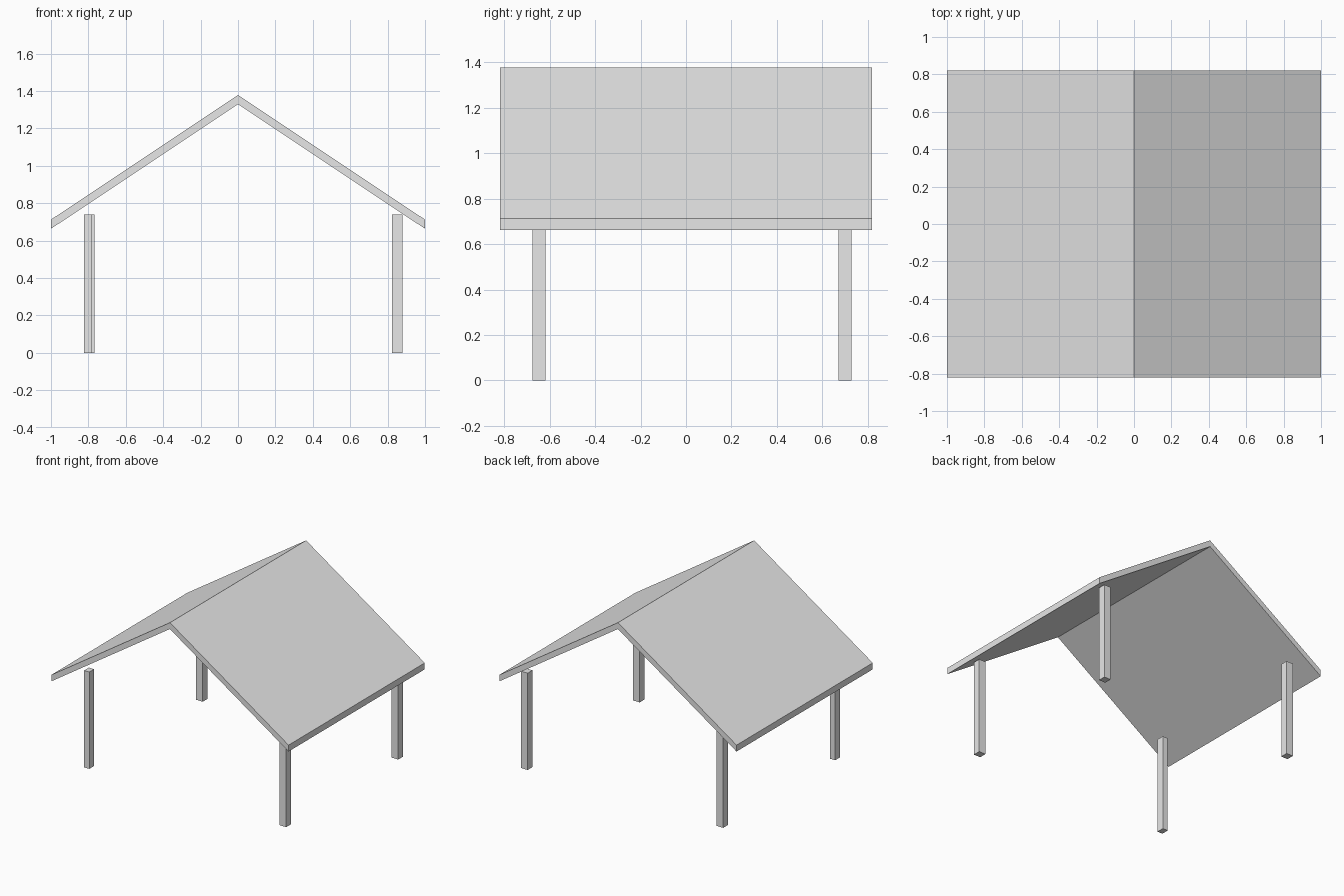
import bpy
import bmesh

if "Cube" in bpy.data.objects:
    bpy.data.objects.remove(bpy.data.objects["Cube"])

grey = bpy.data.materials.new("light grey")
grey.diffuse_color = (0.8, 0.8, 0.8, 1)
grey.use_nodes = True
grey.node_tree.nodes["Principled BSDF"].inputs["Base Color"].default_value = grey.diffuse_color


def extrude_profile(name, points, direction):
    """Closed prism: a flat outline pushed along a direction."""
    bm = bmesh.new()
    face = bm.faces.new([bm.verts.new(p) for p in points])
    new = bmesh.ops.extrude_face_region(bm, geom=[face], use_keep_orig=True)["geom"]
    bmesh.ops.translate(bm, vec=direction,
                        verts=[v for v in new if isinstance(v, bmesh.types.BMVert)])
    bmesh.ops.recalc_face_normals(bm, faces=bm.faces)
    mesh = bpy.data.meshes.new(name)
    bm.to_mesh(mesh)
    bm.free()
    mesh.materials.append(grey)
    obj = bpy.data.objects.new(name, mesh)
    bpy.context.collection.objects.link(obj)
    return obj


# Gabled roof: one thin chevron slab running front to back
HALF_DEPTH, EAVE, RIDGE, THICK = 0.82, 0.712, 1.378, 0.049
upper = [(-1, EAVE), (0, RIDGE), (1, EAVE)]
lower = [(x, z - THICK) for x, z in reversed(upper)]
extrude_profile("gable_roof", [(x, -HALF_DEPTH, z) for x, z in upper + lower],
                (0, 2 * HALF_DEPTH, 0))

# Four square posts; the front left one is slightly narrower
POST_TOP = 0.738
posts = {
    "front_left_post": (-0.824, -0.78, -0.676),
    "front_right_post": (0.824, 0.88, -0.676),
    "back_left_post": (-0.824, -0.768, 0.672),
    "back_right_post": (0.824, 0.88, 0.672),
}
for name, (x0, x1, y0) in posts.items():
    y1 = y0 + 0.057
    extrude_profile(name, [(x0, y0, 0), (x1, y0, 0), (x1, y1, 0), (x0, y1, 0)],
                    (0, 0, POST_TOP))
